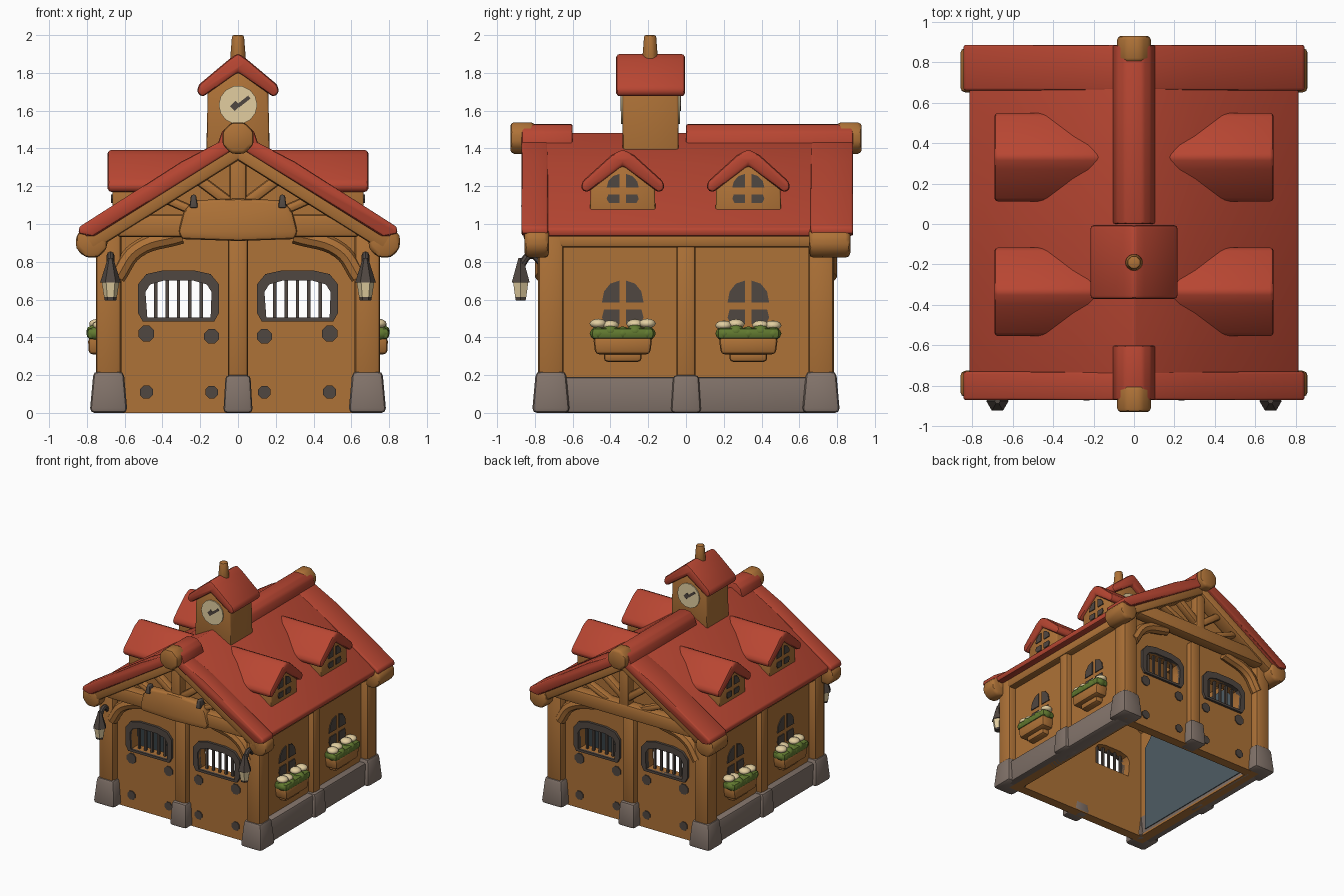
import bpy, bmesh, math, random
from mathutils import Vector, Matrix

random.seed(4)
if "Cube" in bpy.data.objects:
    bpy.data.objects.remove(bpy.data.objects["Cube"])
made, cutters = [], []


def material(name, *srgb):
    col = [((c / 255 + 0.055) / 1.055) ** 2.4 for c in srgb] + [1]
    m = bpy.data.materials.new(name)
    m.use_nodes = True
    m.diffuse_color = col
    m.node_tree.nodes["Principled BSDF"].inputs["Base Color"].default_value = col
    return m


WOOD = material("warm wood", 174, 114, 55)
RED = material("red roof", 184, 70, 50)
STONE = material("grey stone", 130, 115, 106)
DARK = material("dark iron", 80, 71, 65)
CREAM = material("cream", 226, 206, 160)
GREEN = material("leaf green", 98, 122, 48)
SLATE = material("slate blue", 78, 92, 99)


def finish(name, bm, mat, bevel=0.0):
    bmesh.ops.recalc_face_normals(bm, faces=bm.faces)
    me = bpy.data.meshes.new(name)
    bm.to_mesh(me)
    bm.free()
    me.materials.append(mat)
    ob = bpy.data.objects.new(name, me)
    bpy.context.collection.objects.link(ob)
    if bevel:
        b = ob.modifiers.new("soft edges", "BEVEL")
        b.width, b.segments = bevel, 2
    made.append(ob)
    return ob


def prism(name, pts, axis, a, b, mat, bevel=0.0):
    """Extrude a profile of (side, height) points along x or y from a to b."""
    bm = bmesh.new()
    place = (lambda u, v, d: (d, u, v)) if axis == "x" else (lambda u, v, d: (u, d, v))
    f = bm.faces.new([bm.verts.new(place(u, v, a)) for u, v in pts])
    ext = bmesh.ops.extrude_face_region(bm, geom=[f])
    shift = place(0, 0, b - a)
    bmesh.ops.translate(bm, vec=shift, verts=[e for e in ext["geom"] if isinstance(e, bmesh.types.BMVert)])
    return finish(name, bm, mat, bevel)


def gable(name, half, axis, a, b, mat, bevel=0.0, c=0.0):
    """Prism whose profile is mirrored about c."""
    pts = half + [(-u, v) for u, v in reversed(half) if u]
    return prism(name, [(u + c, v) for u, v in pts], axis, a, b, mat, bevel)


def box(name, loc, size, mat, bevel=0.02, top=1.0):
    bm = bmesh.new()
    bmesh.ops.create_cube(bm, size=1)
    for v in bm.verts:
        k = top if v.co.z > 0 else 1
        v.co = Vector((v.co.x * size[0] * k, v.co.y * size[1] * k, v.co.z * size[2])) + Vector(loc)
    return finish(name, bm, mat, bevel)


def beam(name, p, q, wide, deep, mat=WOOD, bevel=0.02):
    """Square timber in a plane of constant y."""
    p, q = Vector(p), Vector(q)
    ob = box(name, (0, 0, 0), (wide, deep, (q - p).length), mat, bevel)
    ob.matrix_world = Matrix.Translation((p + q) / 2) @ Matrix.Rotation(math.atan2(q.x - p.x, q.z - p.z), 4, "Y")
    return ob


def cyl(name, loc, r1, r2, depth, axis, mat, sides=8, bevel=0.0):
    turn = {"y": Matrix.Rotation(math.pi / 2, 4, "X"), "z": Matrix()}
    spin = Matrix.Rotation(math.pi / sides, 4, "Z")
    bm = bmesh.new()
    bmesh.ops.create_cone(bm, cap_ends=True, segments=sides, radius1=r1, radius2=r2, depth=depth,
                          matrix=Matrix.Translation(loc) @ turn[axis] @ spin)
    return finish(name, bm, mat, bevel)


def blob(name, loc, scale, mat):
    bm = bmesh.new()
    bmesh.ops.create_icosphere(bm, subdivisions=2, radius=1,
                               matrix=Matrix.Translation(loc) @ Matrix.Diagonal((*scale, 1)))
    return finish(name, bm, mat)


def tube(name, pts, r, mat):
    cu = bpy.data.curves.new(name, "CURVE")
    cu.dimensions, cu.bevel_depth, cu.bevel_resolution, cu.use_fill_caps = "3D", r, 2, True
    sp = cu.splines.new("BEZIER")
    sp.bezier_points.add(len(pts) - 1)
    for bp, p in zip(sp.bezier_points, pts):
        bp.co, bp.handle_left_type, bp.handle_right_type = p, "AUTO", "AUTO"
    sp.resolution_u = 6
    cu.materials.append(mat)
    ob = bpy.data.objects.new(name, cu)
    bpy.context.collection.objects.link(ob)
    made.append(ob)


def cut(ob, tool):
    m = ob.modifiers.new("opening", "BOOLEAN")
    m.operation, m.solver, m.object = "DIFFERENCE", "EXACT", tool
    tool.hide_render = True
    if tool in made:
        made.remove(tool)
        cutters.append(tool)


def panes(name, x, y, z, w, h):
    """Four dark panes of an arched window, as thin plates."""
    g, mid = 0.018, z + h * 0.42
    for s in (-1, 1):
        low = [(g, z), (w * 0.85, z), (w, z + h * 0.15), (w * 0.9, mid - g), (g, mid - g)]
        up = [(g, mid + g), (w, mid + g), (w * 0.9, z + h * 0.75), (w * 0.6, z + h * 0.93), (g, z + h)]
        for pts in (low, up):
            prism(name, [(y + s * u, v) for u, v in pts], "x", x - 0.004, x + 0.004, DARK)


# Hollow walls, open below
walls = gable("walls", [(0, 1.44), (0.69, 1.0), (0.69, 0.0)], "y", -0.72, 0.72, WOOD)
cut(walls, gable("room_cutter", [(0, 1.33), (0.61, 0.94), (0.61, -0.1)], "y", -0.64, 0.64, WOOD))
hole = [(-0.165, 0.505), (0.17, 0.505), (0.175, 0.64), (0.15, 0.68), (0.08, 0.7), (-0.08, 0.7), (-0.15, 0.68),
        (-0.175, 0.64)]
rim = [(-0.19, 0.485), (0.19, 0.485), (0.215, 0.53), (0.215, 0.68), (0.17, 0.735), (0.08, 0.755), (-0.08, 0.755),
       (-0.17, 0.735), (-0.215, 0.68), (-0.215, 0.53)]
for sx in (-1, 1):
    cx = sx * 0.315
    opening = prism("window_cutter", [(u + cx, v) for u, v in hole], "y", -1, 1, WOOD)
    cut(walls, opening)
    for sy in (-1, 1):
        # Barred windows and door studs
        frame = prism("barred_window_frame", [(u + cx, v) for u, v in rim], "y", sy * 0.70, sy * 0.74, DARK)
        cut(frame, opening)
        for i in range(5):
            box("window_bar", (cx + (i - 2) * 0.06, sy * 0.69, 0.605), (0.018, 0.018, 0.21), DARK, 0)
        for x, z, r in ((0.14, 0.405, 0.042), (0.485, 0.42, 0.045), (0.14, 0.11, 0.036), (0.485, 0.11, 0.038)):
            cyl("door_stud", (sx * x, sy * 0.722, z), r, r, 0.012, "y", DARK)
    prism("inner_panel", [(-0.58, 0.04), (0.58, 0.04), (0.58, 0.78), (0.48, 0.89), (-0.48, 0.89), (-0.58, 0.78)],
          "x", sx * 0.603, sx * 0.611, SLATE)
    box("stone_plinth", (sx * 0.678, 0, 0.095), (0.136, 1.36, 0.19), STONE, 0.015)

# Posts on stone feet
spots = [(sx * 0.685, sy * 0.715) for sx in (-1, 1) for sy in (-1, 1)]
for x, y in spots:
    box("corner_foot", (x, y, 0.11), (0.2, 0.2, 0.22), STONE, 0.025, 0.8)
    box("corner_post", (x, y, 0.56), (0.135, 0.135, 0.8), WOOD, 0.025)
for s in (-1, 1):
    box("side_foot", (s * 0.70, 0, 0.1), (0.15, 0.16, 0.2), STONE, 0.02, 0.85)
    box("side_post", (s * 0.69, 0, 0.55), (0.1, 0.1, 0.76), WOOD)
    box("door_foot", (0, s * 0.72, 0.1), (0.155, 0.17, 0.2), STONE, 0.02, 0.85)
    box("door_post", (0, s * 0.715, 0.55), (0.105, 0.11, 0.76), WOOD)
    box("eave_beam", (s * 0.70, 0, 0.915), (0.1, 1.5, 0.08), WOOD)

# Main roof, flaring at the end eaves, with ridge caps
slope = [(0, 1.485), (0.3, 1.325), (0.815, 0.975), (0.81, 0.935), (0.76, 0.935), (0, 1.41)]
gable("main_roof", slope, "y", -0.865, 0.88, RED, 0.012)
flare = [(0, 1.486), (0.3, 1.33), (0.84, 0.985), (0.845, 0.95), (0.77, 0.935), (0, 1.41)]
gable("front_roof_flare", flare, "y", -0.87, -0.73, RED, 0.012)
gable("back_roof_flare", flare, "y", 0.66, 0.885, RED, 0.012)
for a, b in ((-0.87, -0.6), (0.0, 0.885)):
    gable("ridge_cap", [(0, 1.53), (0.045, 1.525), (0.085, 1.49), (0.105, 1.43), (0.1, 1.38), (0, 1.38)],
          "y", a, b, RED, 0.012)

# Gable timbers, front and back
for s in (-1, 1):
    cyl("ridge_beam_end", (0, s * 0.865, 1.455), 0.09, 0.09, 0.13, "y", WOOD, 8, 0.02)
    y = s * 0.79
    beam("tie_beam", (-0.64, y, 0.99), (0.64, y, 0.99), 0.12, 0.1)
    beam("king_post", (0, y, 1.0), (0, y, 1.4), 0.09, 0.09)
    for sx in (-1, 1):
        beam("rafter", (0, y, 1.395), (sx * 0.8, y, 0.895), 0.1, 0.13)
        cyl("rafter_end", (sx * 0.775, s * (0.79 if s < 0 else 0.76), 0.905), 0.09, 0.09,
            0.13 if s < 0 else 0.22, "y", WOOD, 8, 0.025)
        beam("strut", (0, y, 1.08), (sx * 0.24, y, 1.26), 0.06, 0.07)
        beam("outer_strut", (sx * 0.1, y, 1.01), (sx * 0.4, y, 1.14), 0.05, 0.07)
        tube("arch_brace", [(sx * 0.64, s * 0.755, 0.72), (sx * 0.54, s * 0.755, 0.86),
                            (sx * 0.3, s * 0.755, 0.94)], 0.045, WOOD)

# Hanging sign and lanterns on the front
gable("sign_board", [(0, 1.135), (0.24, 1.125), (0.29, 1.06), (0.315, 0.96), (0.3, 0.92), (0, 0.91)],
      "y", -0.78, -0.86, WOOD, 0.02)
for s in (-1, 1):
    box("sign_hook", (s * 0.235, -0.835, 1.12), (0.045, 0.08, 0.07), DARK, 0.01, 0.6)
    x = s * 0.675
    tube("lantern_hook", [(x, -0.76, 0.79), (x, -0.82, 0.835), (x, -0.875, 0.78)], 0.02, DARK)
    cyl("lantern_cap", (x, -0.875, 0.755), 0.055, 0.014, 0.13, "z", DARK, 6)
    cyl("lantern_glass", (x, -0.875, 0.658), 0.034, 0.048, 0.09, "z", CREAM, 6)
    cyl("lantern_base", (x, -0.875, 0.605), 0.03, 0.034, 0.018, "z", DARK, 6)

# Dormers, side windows and flower boxes
for s in (-1, 1):
    for y in (-0.335, 0.33):
        gable("dormer_wall", [(0, 1.33), (0.17, 1.2), (0.175, 1.0)], "x", s * 0.2, s * 0.665, WOOD, 0.01, y)
        gable("dormer_roof", [(0, 1.395), (0.06, 1.365), (0.215, 1.225), (0.222, 1.185), (0.19, 1.165), (0, 1.31)],
              "x", s * 0.14, s * 0.69, RED, 0.018, y)
        panes("dormer_pane", s * 0.668, y, 1.11, 0.085, 0.155)
        panes("window_pane", s * 0.693, y, 0.47, 0.11, 0.23)
        box("planter_bracket", (s * 0.71, y, 0.30), (0.08, 0.2, 0.06), WOOD)
        box("planter", (s * 0.735, y, 0.355), (0.11, 0.29, 0.09), WOOD, 0.02, 1.08)
        box("planter_leaves", (s * 0.742, y, 0.42), (0.115, 0.33, 0.06), GREEN, 0.02)
        for i in range(5):
            off = (i - 2) * 0.065
            blob("leaf_clump", (s * 0.75, y + off, 0.42 + 0.012 * (i % 2)), (0.055, 0.045, 0.038), GREEN)
            if i != 2:
                blob("flower", (s * random.uniform(0.715, 0.745), y + off, random.uniform(0.462, 0.475)),
                     (0.048, 0.046, 0.026), CREAM)

# Clock tower
gable("tower_body", [(0, 1.84), (0.16, 1.7), (0.17, 1.3)], "y", -0.335, -0.04, WOOD, 0.012)
gable("tower_roof", [(0, 1.905), (0.05, 1.87), (0.205, 1.74), (0.22, 1.7), (0.19, 1.67), (0, 1.805)],
      "y", -0.37, -0.005, RED, 0.018)
cyl("finial", (0, -0.19, 1.93), 0.046, 0.034, 0.14, "z", WOOD, 8, 0.01)
for y, s in ((-0.338, -1), (-0.037, 1)):
    cyl("clock_face", (0, y, 1.63), 0.102, 0.102, 0.012, "y", CREAM, 14)
    f = y + s * 0.007
    beam("hour_hand", (s * 0.03, f, 1.61), (0, f, 1.64), 0.035, 0.006, DARK, 0)
    beam("minute_hand", (0, f, 1.625), (s * -0.06, f, 1.672), 0.02, 0.006, DARK, 0)

# Apply modifiers, drop cutters, smooth the rounded edges
bpy.ops.object.select_all(action="DESELECT")
for ob in made:
    ob.select_set(True)
bpy.context.view_layer.objects.active = walls
bpy.ops.object.convert(target="MESH")
bpy.ops.object.shade_smooth_by_angle(angle=math.radians(40))
for ob in cutters:
    bpy.data.objects.remove(ob)
